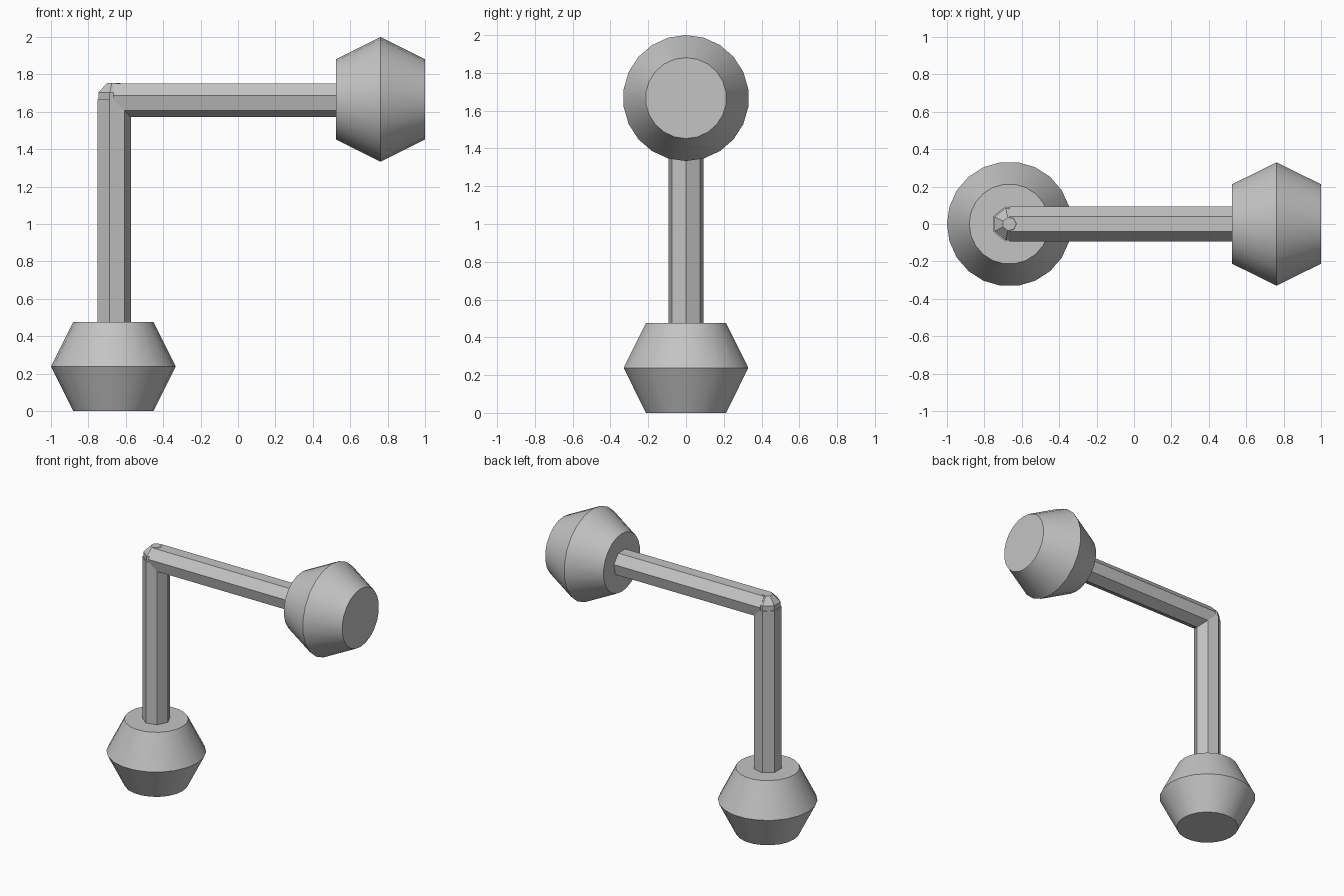
import bpy
import bmesh
from math import sin, cos, pi, radians

cube = bpy.data.objects.get("Cube")
if cube:
    bpy.data.objects.remove(cube, do_unlink=True)

U = 1 / 21            # base unit: the whole model spans 42 units
ROD = 2 * U           # rod radius
REACH = 35 * U        # distance from bend to each far end
BEND = (-1 + 7 * U, 0, REACH)

grey = bpy.data.materials.new("plain grey")
grey.use_nodes = True
grey.diffuse_color = (0.55, 0.55, 0.55, 1)
grey.node_tree.nodes["Principled BSDF"].inputs["Base Color"].default_value = grey.diffuse_color


def lathe(name, profile, sides, location, tilt=0.0):
    """Closed solid turned from (radius, height) points, first vertex on +x."""
    bm = bmesh.new()
    rings = [[bm.verts.new((r * cos(2 * pi * i / sides), r * sin(2 * pi * i / sides), z))
              for i in range(sides)] for r, z in profile]
    for low, high in zip(rings, rings[1:]):
        for i in range(sides):
            j = (i + 1) % sides
            bm.faces.new((low[i], low[j], high[j], high[i]))
    bm.faces.new(rings[0][::-1])
    bm.faces.new(rings[-1])
    mesh = bpy.data.meshes.new(name)
    bm.to_mesh(mesh)
    bm.free()
    mesh.materials.append(grey)
    obj = bpy.data.objects.new(name, mesh)
    obj.location = location
    obj.rotation_euler = (0, tilt, 0)
    bpy.context.collection.objects.link(obj)
    return obj


# Double-cone knobs at the two free ends
knob = [(4.5 * U, 0), (7 * U, 5 * U), (4.5 * U, 10 * U)]
base_knob = lathe("base_knob", knob, 22, (BEND[0], 0, 0))
end_knob = lathe("end_knob", knob, 22, (1 - 10 * U, 0, REACH), pi / 2)

# Seven-sided rods meeting at the bend
rod_length = REACH - 5 * U
lathe("upright_rod", [(ROD, 0), (ROD, rod_length)], 7, (BEND[0], 0, 5 * U))
lathe("cross_rod", [(ROD, 0), (ROD, rod_length - 2 * U)], 7, BEND, pi / 2)

# Faceted ball closing the bend
angles = [radians(a) for a in (157.5, 112.5, 67.5, 22.5)]
lathe("bend_joint", [(ROD * sin(a), ROD * cos(a)) for a in angles], 7, BEND)

# Smooth cone flanks with sharp rims
bpy.ops.object.select_all(action="DESELECT")
for obj in (base_knob, end_knob):
    obj.select_set(True)
bpy.context.view_layer.objects.active = base_knob
bpy.ops.object.shade_smooth_by_angle(angle=radians(30))
